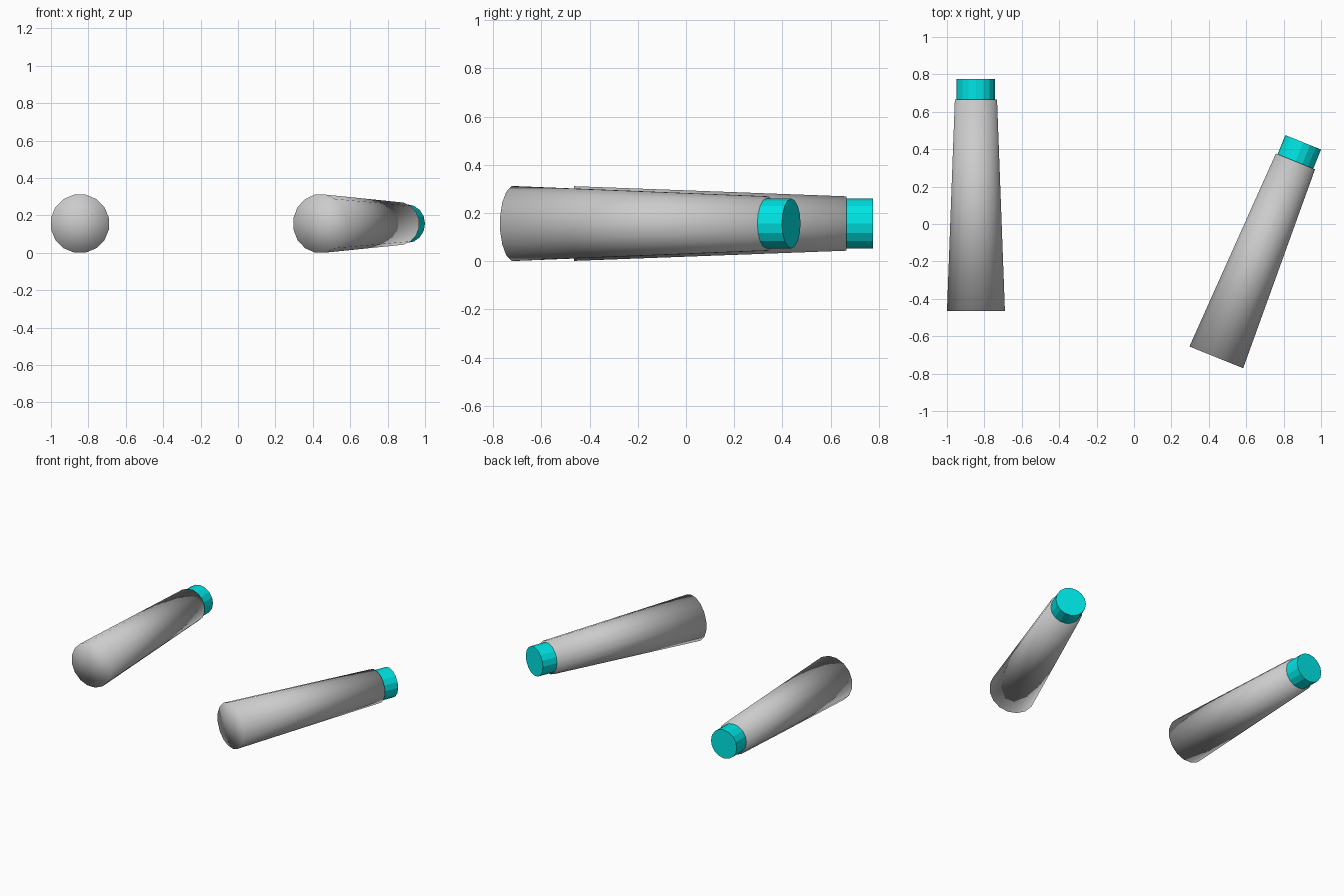
import bpy
from math import radians
from mathutils import Matrix

if "Cube" in bpy.data.objects:
    bpy.data.objects.remove(bpy.data.objects["Cube"])

SIDES = 16
BODY_LEN, CAP_LEN = 1.13, 0.11

cyan = bpy.data.materials.new("cyan")
cyan.diffuse_color = (0.0, 0.78, 0.78, 1)
cyan.use_nodes = True
cyan.node_tree.nodes["Principled BSDF"].inputs["Base Color"].default_value = cyan.diffuse_color


def cone(name, r1, r2, start, length, place, fill, turn):
    """Tapered round bar along local +y, beginning at y = start."""
    bpy.ops.mesh.primitive_cone_add(vertices=SIDES, radius1=r1, radius2=r2,
                                    depth=length, end_fill_type=fill)
    ob = bpy.context.object
    ob.name = name
    ob.data.transform(place
                      @ Matrix.Translation((0, start + length / 2, 0))
                      @ Matrix.Rotation(radians(-90), 4, 'X')
                      @ Matrix.Rotation(turn, 4, 'Z'))
    return ob


def handle(side, x, y, angle):
    place = Matrix.Translation((x, y, 0.156)) @ Matrix.Rotation(radians(angle), 4, 'Z')
    # grey tapered grip, softly shaded right over its ends
    grip = cone(side + "_grip", 0.158, 0.115, 0, BODY_LEN, place, 'TRIFAN',
                radians(180 / SIDES))
    grip.data.shade_smooth()
    # cyan faceted end plug
    plug = cone(side + "_end_plug", 0.103, 0.103, BODY_LEN, CAP_LEN, place, 'NGON', 0)
    plug.data.shade_flat()
    plug.data.materials.append(cyan)


handle("left", -0.845, -0.465, 0)
handle("right", 0.44, -0.713, -22)
